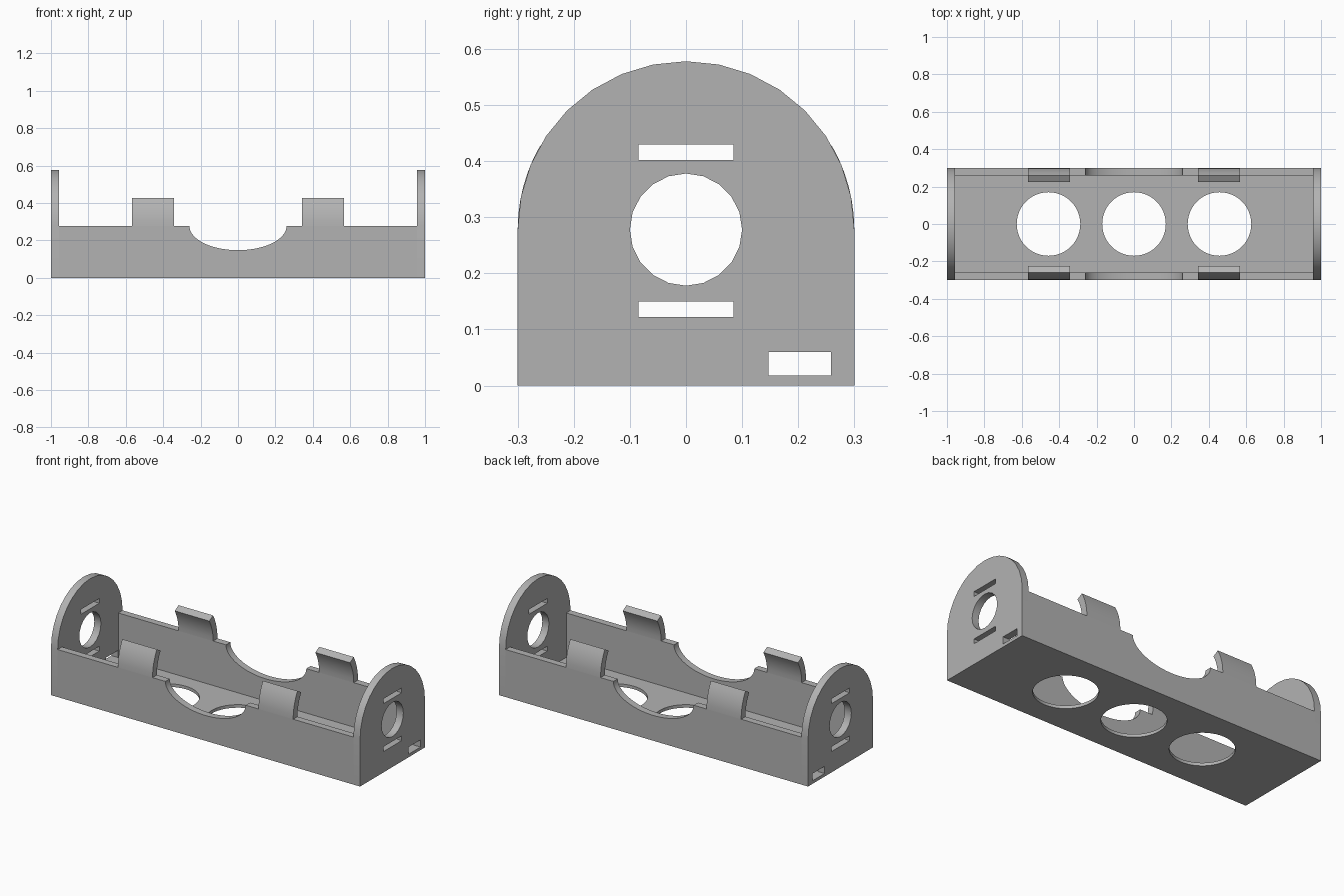
import bpy, bmesh, math
from mathutils import Matrix, Vector

cube = bpy.data.objects.get("Cube")
if cube:
    bpy.data.objects.remove(cube, do_unlink=True)

# Main dimensions
HALF_L, OUTER, INNER = 1.0, 0.3, 0.26
AXIS_Z, FLOOR, PLATE = 0.278, 0.018, 0.043
INSIDE = HALF_L - PLATE

X, Y, Z = Vector((1, 0, 0)), Vector((0, 1, 0)), Vector((0, 0, 1))

grey = bpy.data.materials.new("plain grey")
grey.use_nodes = True
COLOUR = (0.45, 0.45, 0.45, 1)
grey.diffuse_color = COLOUR
grey.node_tree.nodes["Principled BSDF"].inputs["Base Color"].default_value = COLOUR


def arc(cx, cy, rx, ry, start, end, steps):
    """Points on an elliptical arc, angles in degrees."""
    angles = [math.radians(start + (end - start) * i / steps) for i in range(steps + 1)]
    return [(cx + rx * math.cos(a), cy + ry * math.sin(a)) for a in angles]


def circle(cx, cy, r, sides):
    return arc(cx, cy, r, r, 0, 360, sides)[:-1]


def rect(u0, u1, v0, v1):
    return [(u0, v0), (u1, v0), (u1, v1), (u0, v1)]


def panel(name, loops, u, v, w, low, high):
    """Extrude an outline with holes, drawn in the u-v plane, along w from low to high."""
    curve = bpy.data.curves.new(name, 'CURVE')
    curve.dimensions = '2D'
    curve.fill_mode = 'BOTH'
    curve.extrude = (high - low) / 2
    for loop in loops:
        spline = curve.splines.new('POLY')
        spline.points.add(len(loop) - 1)
        for point, (a, b) in zip(spline.points, loop):
            point.co = (a, b, 0, 1)
        spline.use_cyclic_u = True
    helper = bpy.data.objects.new(name + " outline", curve)
    bpy.context.collection.objects.link(helper)
    bpy.context.view_layer.update()
    graph = bpy.context.evaluated_depsgraph_get()
    mesh = bpy.data.meshes.new_from_object(helper.evaluated_get(graph))
    bpy.data.objects.remove(helper, do_unlink=True)
    bpy.data.curves.remove(curve)

    # Place the panel, weld its caps to its sides
    axes = Matrix((u, v, w)).transposed().to_4x4()
    bm = bmesh.new()
    bm.from_mesh(mesh)
    bmesh.ops.transform(bm, verts=bm.verts,
                        matrix=Matrix.Translation(w * (low + high) / 2) @ axes)
    bmesh.ops.remove_doubles(bm, verts=bm.verts, dist=0.0001)
    bmesh.ops.recalc_face_normals(bm, faces=bm.faces)
    bm.to_mesh(mesh)
    bm.free()
    mesh.materials.clear()
    mesh.materials.append(grey)

    obj = bpy.data.objects.new(name, mesh)
    bpy.context.collection.objects.link(obj)
    bpy.ops.object.select_all(action='DESELECT')
    obj.select_set(True)
    bpy.context.view_layer.objects.active = obj
    bpy.ops.object.shade_smooth_by_angle(angle=math.radians(30))
    return obj


# Floor with three round openings
floor_holes = [circle(x, 0, 0.17, 48) for x in (-0.457, 0, 0.457)]
panel("floor", [rect(-INSIDE, INSIDE, -INNER, INNER)] + floor_holes, X, Y, Z, 0, FLOOR)

# Arched end plates with a round hole, two strap slots and a wire slot
arch = [(-OUTER, 0), (OUTER, 0)] + arc(0, AXIS_Z, OUTER, OUTER, 0, 180, 16)
plate = [arch, circle(0, AXIS_Z, 0.1, 20),
         rect(-0.085, 0.085, 0.402, 0.43),
         rect(-0.085, 0.085, 0.122, 0.15),
         rect(0.147, 0.258, FLOOR, 0.06)]
panel("right_end_plate", plate, Y, Z, X, -HALF_L, -INSIDE)
panel("left_end_plate", plate, Y, Z, X, INSIDE, HALF_L)

# Side walls with a scooped finger cutout
scoop = arc(0, AXIS_Z, INNER, 0.13, 0, -180, 32)
wall = [(-INSIDE, 0), (INSIDE, 0), (INSIDE, AXIS_Z)] + scoop + [(-INSIDE, AXIS_Z)]
panel("front_wall", [wall], X, Z, -Y, INNER, OUTER)
panel("back_wall", [wall], X, Z, -Y, -OUTER, -INNER)

# Curved retaining clips rising from the walls
for side, sign in (("front", -1), ("back", 1)):
    hook = arc(0, AXIS_Z, OUTER, OUTER, 0, 30, 6) + arc(0, AXIS_Z, INNER, INNER, 30, 0, 6)
    hook = [(sign * y, z) for y, z in hook]
    for end, x in (("right", -0.455), ("left", 0.455)):
        panel(f"{side}_{end}_clip", [hook], Y, Z, X, x - 0.112, x + 0.112)
